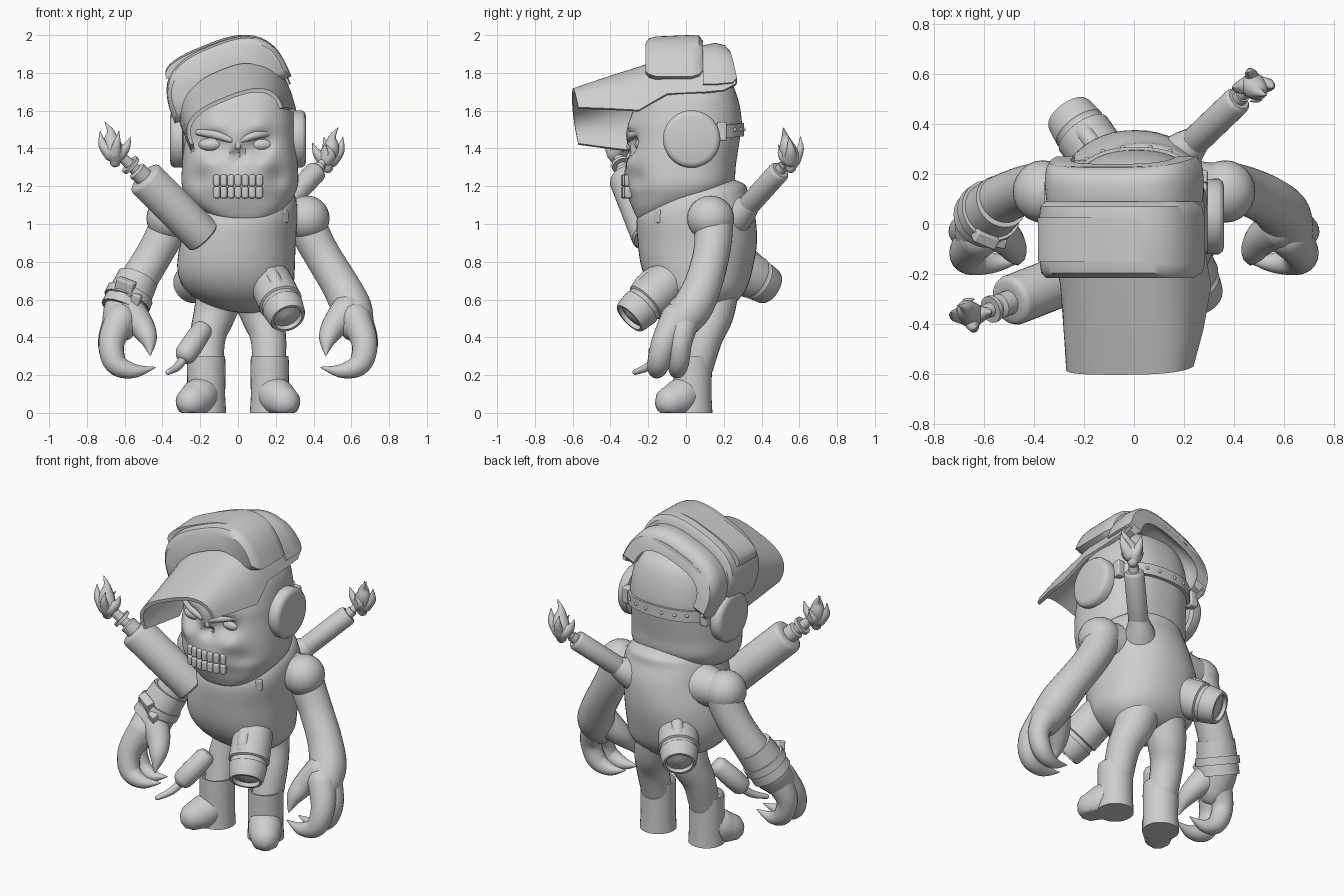
import bpy, bmesh, math
from mathutils import Vector

if "Cube" in bpy.data.objects:
    bpy.data.objects.remove(bpy.data.objects["Cube"])

GREY = (0.62, 0.62, 0.62, 1)
clay = bpy.data.materials.new("plain grey")
clay.use_nodes = True
clay.diffuse_color = GREY
clay.node_tree.nodes["Principled BSDF"].inputs["Base Color"].default_value = GREY
parts = []


def skin(name, rings, adjust=None):
    """Bridge equal closed rings of points and cap both ends."""
    bm = bmesh.new()
    loops = [[bm.verts.new(adjust(p) if adjust else p) for p in r] for r in rings]
    for a, b in zip(loops, loops[1:]):
        for i in range(len(a)):
            j = (i + 1) % len(a)
            bm.faces.new((a[i], a[j], b[j], b[i]))
    bm.faces.new(loops[0][::-1])
    bm.faces.new(loops[-1])
    bmesh.ops.recalc_face_normals(bm, faces=bm.faces)
    mesh = bpy.data.meshes.new(name)
    bm.to_mesh(mesh)
    bm.free()
    mesh.materials.append(clay)
    ob = bpy.data.objects.new(name, mesh)
    bpy.context.collection.objects.link(ob)
    parts.append(ob)


def smooth(rows, steps):
    """Catmull-Rom resampling of rows of numbers."""
    out, last = [], len(rows) - 1
    for i in range(last):
        quad = [rows[min(max(k, 0), last)] for k in range(i - 1, i + 3)]
        for s in range(steps):
            t = s / steps
            out.append([q + t * (r - p + t * (2*p - 5*q + 4*r - w + t * (3*q - p - 3*r + w))) / 2
                        for p, q, r, w in zip(*quad)])
    return out + [list(rows[-1])]


def sup(a, b, ang, n):
    """Point on a superellipse."""
    c, s = math.cos(ang), math.sin(ang)
    return (a * math.copysign(abs(c) ** (2 / n), c), b * math.copysign(abs(s) ** (2 / n), s))


def circle(q, centre, r, seg):
    return [centre + q @ Vector((r * math.cos(k * math.tau / seg), r * math.sin(k * math.tau / seg), 0))
            for k in range(seg)]


def tube(name, rows, steps=6, seg=20, side=1, adjust=None):
    """Soft tapered limb through (x, y, z, radius) with round ends."""
    rows = smooth([(x * side, y, z, r) for x, y, z, r in rows], steps)
    pts, rad = [Vector(r[:3]) for r in rows], [max(r[3], .002) for r in rows]
    t0, t1 = (pts[1] - pts[0]).normalized(), (pts[-1] - pts[-2]).normalized()
    caps = [math.radians(d) for d in (85, 60, 30)]
    head = [(pts[0] - t0 * rad[0] * math.sin(a), rad[0] * math.cos(a)) for a in caps]
    tail = [(pts[-1] + t1 * rad[-1] * math.sin(a), rad[-1] * math.cos(a)) for a in caps[::-1]]
    line = head + list(zip(pts, rad)) + tail
    q, prev, rings = t0.to_track_quat('Z', 'Y'), t0, []
    for i, (p, r) in enumerate(line):
        t = (line[min(i + 1, len(line) - 1)][0] - line[max(i - 1, 0)][0]).normalized()
        q = prev.rotation_difference(t) @ q
        prev = t
        rings.append(circle(q, p, r, seg))
    skin(name, rings, adjust)


def turned(name, start, end, profile, seg=32):
    """Hard-edged turned part: profile of (fraction along axis, radius)."""
    a, b = Vector(start), Vector(end)
    q = (b - a).to_track_quat('Z', 'Y')
    skin(name, [circle(q, a.lerp(b, t), r, seg) for t, r in profile])


def body(name, rows, n=2.2, seg=48, steps=5, adjust=None):
    """Soft volume from rows of (z, centre x, centre y, half x, half y)."""
    rings = []
    for z, cx, cy, rx, ry in smooth(rows, steps):
        ring = [sup(rx, ry, k * math.tau / seg, n) for k in range(seg)]
        rings.append([Vector((cx + x, cy + y, z)) for x, y in ring])
    skin(name, rings, adjust)


def plate(name, centre, size, rot=(0, 0, 0), bevel=.008):
    """Small rounded box."""
    bpy.ops.mesh.primitive_cube_add(size=1, location=centre, rotation=rot)
    ob = bpy.context.object
    ob.name, ob.scale = name, size
    bpy.ops.object.transform_apply(location=False, rotation=False)
    ob.data.materials.append(clay)
    m = ob.modifiers.new("soft edges", 'BEVEL')
    m.width, m.segments = bevel, 3
    parts.append(ob)


def ball(name, centre, size):
    bpy.ops.mesh.primitive_uv_sphere_add(segments=24, ring_count=14, radius=1, location=centre)
    ob = bpy.context.object
    ob.name, ob.scale = name, size
    ob.data.materials.append(clay)
    parts.append(ob)


# Head: eye sockets, nose hole and cheeks pressed in; brow, cheekbones and muzzle pushed out
DENTS = [(0, 1.365, .04, .06), (0, 1.19, .14, -.02), (0, 1.47, .07, -.015)]
for s in (-1, 1):
    DENTS += [(s * .125 - .01, 1.42, .08, .055), (s * .21, 1.24, .07, .02), (s * .15, 1.33, .07, -.02),
              (s * .11, 1.51, .07, -.02)]


def press(p):
    if p.y < -.05:
        p.y += sum(d * math.exp(-((p.x - x) ** 2 + (p.z - z) ** 2) / (r * r) * 1.6) for x, z, r, d in DENTS)
    return p


body("head", [(1.01, .03, -.17, .07, .05), (1.03, .03, -.155, .14, .1), (1.08, .02, -.11, .22, .165),
              (1.14, .01, -.055, .28, .235), (1.21, .01, -.03, .308, .28), (1.32, .01, -.025, .305, .29),
              (1.45, .01, -.01, .295, .295), (1.55, .01, 0, .29, .295), (1.68, .01, .01, .265, .26),
              (1.77, .01, .03, .2, .19), (1.82, .01, .03, .08, .08)], n=2.4, seg=96, steps=7, adjust=press)
for s in (-1, 1):
    ball("eyeball", (s * .13 - .01, -.222, 1.42), (.07, .05, .038))
    tube("brow", [(s * .03 - .01, -.298, 1.445, .016), (s * .11 - .01, -.285, 1.472, .022),
                  (s * .2 - .01, -.23, 1.485, .016)])
tube("nose_bridge", [(0, -.285, 1.46, .02), (0, -.3, 1.41, .016)])

# Two rows of bared teeth
for z in (1.23, 1.167):
    for i in range(7):
        x = (i - 3) * .037
        plate("tooth", (x, -.325 + 1.6 * x * x, z), (.035, .04, .062), (0, 0, 3.2 * x), .011)

# Ear cups, strap and rivets
for s in (-1, 1):
    turned("ear_cup", (s * .25, .03, 1.45), (s * .36, .03, 1.45),
           [(0, .11), (.35, .12), (.4, .15), (.8, .152), (.95, .14), (1, .12)], 40)
    plate("strap_buckle", (s * .27, .19, 1.49), (.05, .05, .1))
strap = []
for k in range(33):
    ang = math.pi * k / 32
    (x, y), (u, v) = sup(.285, .28, ang, 2.4), sup(.308, .308, ang, 2.4)
    z = 1.47 + .03 * math.sin(ang)
    strap.append([Vector((.01 + p, q, z + h)) for p, q, h in
                  ((x, y, -.035), (u, v, -.035), (u, v, .035), (x, y, .035))])
skin("head_strap", strap)
for k in range(6):
    x, y = sup(.308, .308, math.pi * (.3 + .08 * k), 2.4)
    ball("strap_rivet", (.01 + x, y, 1.5), (.01, .01, .01))

# Raised, rolled face mask built from thick arches
ROLL = math.radians(22)


def arch(y, mid, a, b, low, lean, thick, n=2.8):
    """Closed arch section: outer line, then inner line back."""
    pts = []
    for off, order in ((0, range(37)), (thick, range(36, -1, -1))):
        for k in order:
            u, v = sup(a - off, b - off - low, math.pi * k / 36, n)
            u, v = u + mid, abs(v) + low
            pts.append(Vector((u * math.cos(ROLL) - v * math.sin(ROLL), y - lean * (v - low),
                               1.5 + u * math.sin(ROLL) + v * math.cos(ROLL))))
    return pts


def arches(name, thick, rows):
    skin(name, [arch(*r, thick) for r in rows])


arches("mask_shell", .02, [(-.57, 0, .265, .185, .02, .2), (-.42, .015, .285, .24, 0, .1),
                           (-.25, .025, .3, .305, -.02, 0), (-.1, .03, .305, .355, .07, 0),
                           (.1, .03, .305, .4, .08, 0), (.2, .03, .305, .4, .09, .05),
                           (.265, .03, .3, .38, .13, .15)])
arches("mask_window_frame", .1, [(-.215, .035, .305, .425, .2, 0), (-.195, .035, .327, .455, .17, 0),
                                 (-.16, .035, .333, .465, .155, 0), (.03, .035, .333, .475, .155, 0),
                                 (.07, .035, .327, .47, .17, 0), (.09, .035, .305, .44, .2, 0)])
arches("mask_window", .04, [(-.15, .0, .25, .47, .39, 0), (-.02, .0, .25, .478, .39, 0), (.025, .0, .25, .48, .39, 0)])
arches("mask_top_rim", .08, [(.09, .03, .315, .42, .12, 0), (.17, .03, .32, .435, .12, .05),
                             (.245, .03, .315, .42, .13, .15), (.27, .03, .3, .39, .16, .2)])

# Barrel torso and chest patches
body("torso", [(.53, .06, .08, .05, .05), (.56, .04, .08, .17, .15), (.64, .01, .07, .275, .24),
               (.75, -.01, .06, .31, .29), (.9, 0, .06, .305, .315), (1.05, .03, .055, .285, .31),
               (1.15, .04, .08, .26, .25), (1.21, .04, .12, .2, .19), (1.25, .04, .13, .08, .08)])
plate("chest_patch", (.245, -.145, 1.04), (.04, .03, .07), (0, 0, .8))
plate("back_patch", (.21, .28, 1.06), (.05, .03, .07), (0, 0, -.8))

# Arms, claws, legs and boots
for s in (-1, 1):
    ball("shoulder", (s * .365, .13, 1.03), (.12, .125, .12))
    tube("shoulder_root", [(s * .18, .13, 1.03, .13), (s * .33, .14, 1.03, .105)])
    tube("arm", [(.36, .15, 1.02, .1), (.395, .145, .93, .1), (.455, .13, .82, .097), (.54, .09, .68, .1),
                 (.6, .035, .56, .106), (.625, -.04, .47, .095)], side=s, seg=28)
    tube("front_claw", [(.62, -.05, .5, .085), (.67, -.115, .37, .069), (.645, -.145, .26, .06),
                        (.55, -.155, .222, .038), (.44, -.14, .24, .004)], side=s)
    tube("rear_claw", [(.63, -.01, .49, .085), (.68, -.03, .37, .062), (.645, -.04, .26, .055),
                       (.56, -.05, .22, .036), (.46, -.05, .24, .004)], side=s)
    tube("thumb", [(.58, -.01, .54, .09), (.51, -.06, .46, .068), (.475, -.115, .39, .047),
                   (.465, -.16, .31, .006)], side=s)
    tube("leg", [(.09, .15, .64, .13), (.125, .14, .52, .112), (.16, .1, .4, .095), (.165, .055, .24, .088)], side=s)
    turned("boot_shaft", (s * .168, .035, 0), (s * .168, .035, .3),
           [(0, .105), (.3, .1), (.8, .102), (1, .1), (1, .09), (.9, .087)])
    tube("boot_foot", [(.17, .03, .15, .08), (.195, -.01, .1, .095), (.22, -.045, .075, .095),
                       (.245, -.08, .06, .085)], side=s,
         seg=28, adjust=lambda p: Vector((p.x, p.y, max(p.z, 0))))

# Bands and pouches wrapped on one forearm
turned("forearm_wrap", (-.53, .09, .71), (-.61, .02, .54), [(0, .09), (0, .11), (1, .122), (1, .1)])
turned("forearm_band", (-.57, .055, .63), (-.588, .04, .59), [(0, .1), (0, .127), (1, .129), (1, .1)])
plate("forearm_pouch", (-.6, -.045, .65), (.1, .05, .12), (.3, .35, -.4))
plate("band_buckle", (-.54, -.07, .6), (.05, .04, .06), (.3, .35, -.2))


# Fuse sticks with flames
def flame(c, s):
    tongues = [[(0, 0, -.04, .03), (0, 0, 0, .052), (-.02, .02, .07, .042), (-.025, .03, .12, .02), (-.055, .04, .17, .002)],
               [(-.02, 0, 0, .04), (-.065, 0, .05, .025), (-.08, .01, .12, .002)],
               [(.02, 0, 0, .04), (.06, .01, .04, .022), (.08, .01, .09, .002)],
               [(0, -.02, 0, .035), (.01, -.05, .06, .02), (.02, -.05, .12, .002)],
               [(0, .02, 0, .035), (-.02, .05, .03, .02), (.01, .065, .08, .002)]]
    for t in tongues:
        tube("flame_tongue", [(c[0] + s * x, c[1] + y * s, c[2] + z, r) for x, y, z, r in t], 4, 12)


STICK = [(0, .9), (.02, 1), (.95, 1), (.98, .95), (1, .8), (1, .5)]
turned("front_stick", (-.18, -.185, .93), (-.5, -.31, 1.25), [(t, r * .102) for t, r in STICK])
turned("front_fuse", (-.49, -.31, 1.24), (-.62, -.36, 1.36),
       [(0, .05), (.35, .05), (.4, .03), (.55, .03), (.55, .055), (.65, .055), (.65, .03), (1, .025)], 20)
flame((-.65, -.365, 1.37), 1)
turned("back_stick", (.17, .26, 1.02), (.42, .5, 1.285), [(t, r * .058) for t, r in STICK])
turned("back_fuse", (.41, .49, 1.275), (.46, .54, 1.34), [(0, .03), (.5, .03), (.5, .022), (1, .022)], 20)
tube("back_stick_root", [(.12, .2, 1.0, .13), (.2, .29, 1.06, .085), (.25, .335, 1.1, .058)])
flame((.475, .555, 1.34), -1)


# Lamp cans with a raised switch, set into the belly and back
def lamp(a, b, up):
    turned("lamp_can", a, b, [(0, .1), (.1, .113), (.62, .117), (.64, .105), (.7, .105), (.72, .11),
                              (.95, .1), (1, .092), (1, .078), (.93, .074), (.93, .06), (.98, .03)], 40)
    a, b, up = Vector(a), Vector(b), Vector(up).normalized()
    for lo, hi, h, r in ((.2, .52, .08, .044), (.28, .44, .092, .037)):
        tube("lamp_switch", [(*(a.lerp(b, t) + up * h), r) for t in (lo, (lo + hi) / 2, hi)])


lamp((.16, -.07, .72), (.265, -.3, .5), (-.05, -.7, .7))
lamp((-.1, .22, .8), (-.265, .445, .665), (-.2, .4, .9))

# Nozzle tube beside the leg
turned("nozzle_tube", (-.175, -.04, .46), (-.29, -.16, .29),
       [(0, .03), (.03, .045), (.12, .056), (.6, .06), (.9, .058), (1, .045), (1.06, .02)], 24)
tube("nozzle_tip", [(-.28, -.14, .3, .024), (-.32, -.2, .245, .022), (-.37, -.27, .215, .014)], 6, 16)

# Smooth shading with crisp hard edges
bpy.ops.object.select_all(action='DESELECT')
for ob in parts:
    ob.select_set(True)
bpy.context.view_layer.objects.active = parts[0]
bpy.ops.object.shade_smooth_by_angle(angle=math.radians(40))
